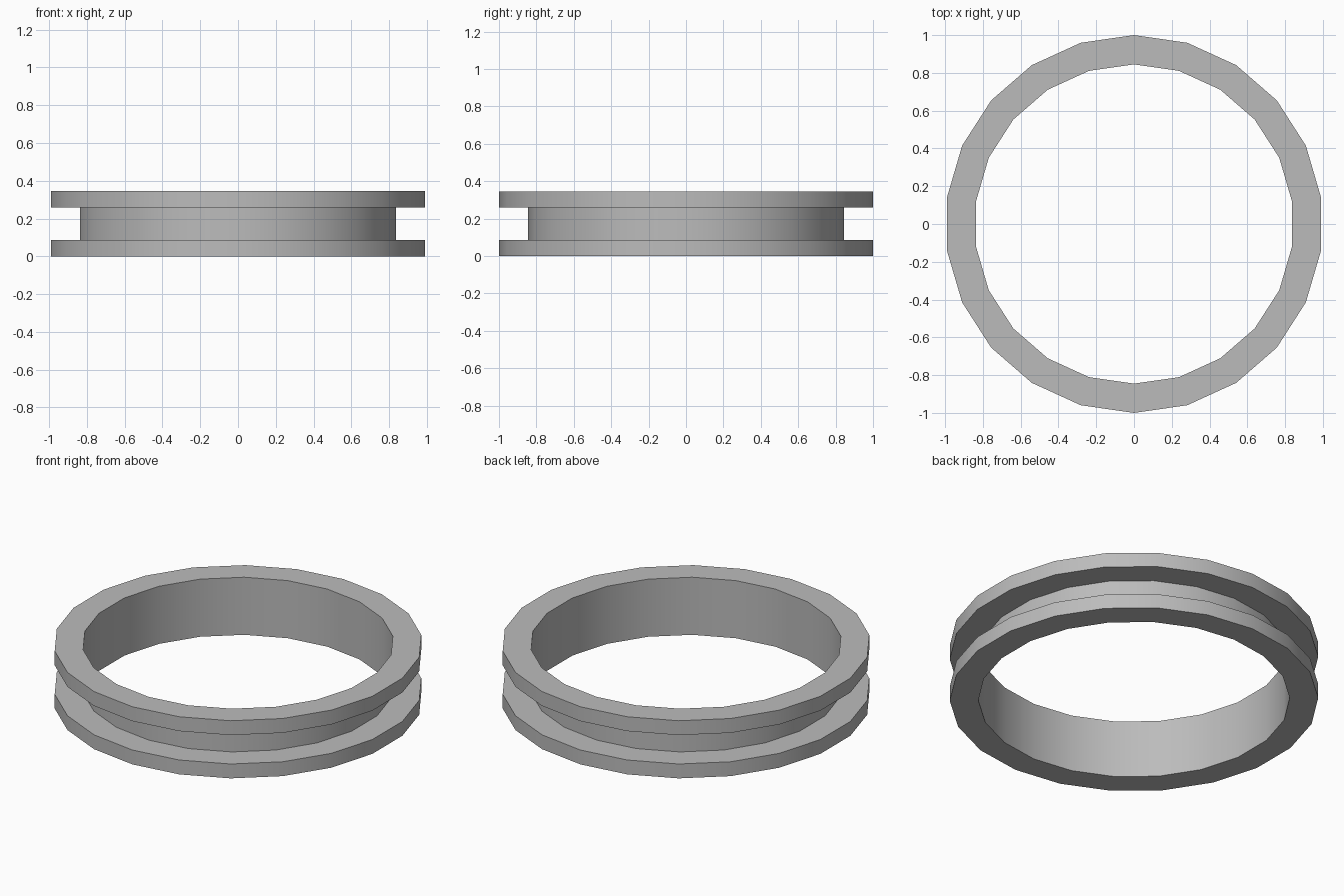
import bpy
import math

SIDES = 22
OUTER, INNER = 1.0, 0.845
FLANGE, HEIGHT = 0.086, 0.345

cube = bpy.data.objects.get("Cube")
if cube:
    bpy.data.objects.remove(cube, do_unlink=True)

grey = bpy.data.materials.new("plain grey")
grey.use_nodes = True
colour = (0.5, 0.5, 0.5, 1)
grey.diffuse_color = colour
grey.node_tree.nodes["Principled BSDF"].inputs["Base Color"].default_value = colour


def lathe(name, profile, closed):
    """Turn a (radius, z) profile around the z axis, with a corner on +y."""
    n = len(profile)
    verts = []
    for i in range(SIDES):
        a = math.pi / 2 + math.tau * i / SIDES
        verts += [(r * math.cos(a), r * math.sin(a), z) for r, z in profile]
    faces = []
    for i in range(SIDES):
        a, b = i * n, (i + 1) % SIDES * n
        for j in range(n if closed else n - 1):
            k = (j + 1) % n
            faces.append((a + j, b + j, b + k, a + k))
    mesh = bpy.data.meshes.new(name)
    mesh.from_pydata(verts, [], faces)
    mesh.materials.append(grey)
    obj = bpy.data.objects.new(name, mesh)
    bpy.context.collection.objects.link(obj)
    bpy.ops.object.select_all(action="DESELECT")
    obj.select_set(True)
    bpy.context.view_layer.objects.active = obj
    bpy.ops.object.shade_smooth_by_angle(angle=math.radians(30))
    return obj


# Two flat flanges, each a ring with a rectangular section
for name, z in (("lower_flange", 0), ("upper_flange", HEIGHT - FLANGE)):
    lathe(name, [(INNER, z), (OUTER, z), (OUTER, z + FLANGE), (INNER, z + FLANGE)], True)

# Thin wall joining the flanges at their inner edge
lathe("web", [(INNER, FLANGE), (INNER, HEIGHT - FLANGE)], False)
